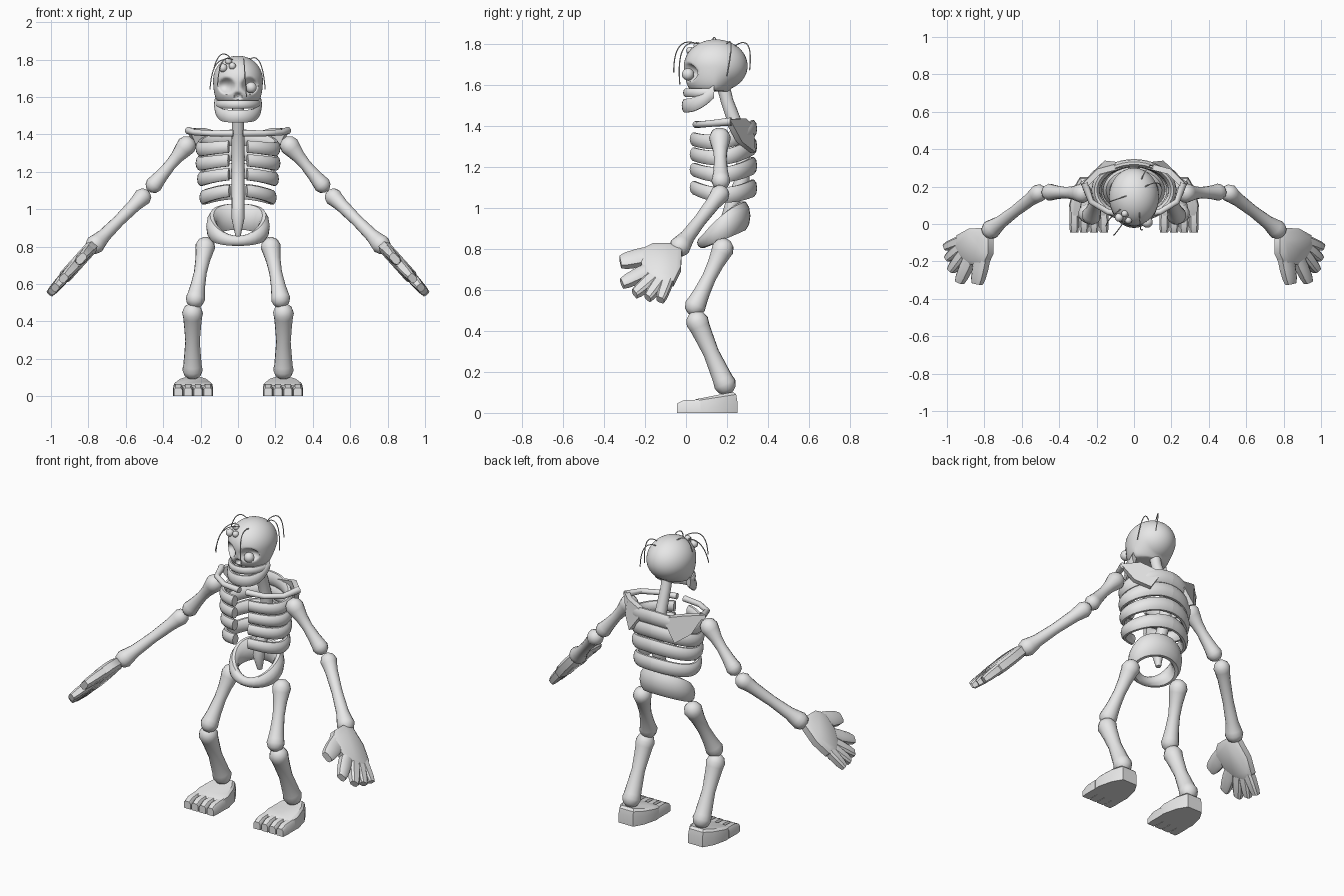
import bpy, bmesh
from math import sin, cos, pi, hypot, radians
from mathutils import Vector as V

cube = bpy.data.objects.get("Cube")
if cube:
    bpy.data.objects.remove(cube, do_unlink=True)

bone_mat = bpy.data.materials.new("bone grey")
bone_mat.use_nodes = True
GREY = (0.8, 0.8, 0.8, 1)
bone_mat.diffuse_color = GREY
bone_mat.node_tree.nodes["Principled BSDF"].inputs["Base Color"].default_value = GREY
SIDES = (("left", 1), ("right", -1))


def finish(name, bm, angle=40):
    bmesh.ops.recalc_face_normals(bm, faces=bm.faces)
    mesh = bpy.data.meshes.new(name)
    bm.to_mesh(mesh)
    bm.free()
    mesh.materials.append(bone_mat)
    ob = bpy.data.objects.new(name, mesh)
    bpy.context.collection.objects.link(ob)
    bpy.ops.object.select_all(action='DESELECT')
    ob.select_set(True)
    bpy.context.view_layer.objects.active = ob
    bpy.ops.object.shade_smooth_by_angle(angle=radians(angle))
    return ob


def loft(name, rings, closed=False, angle=40):
    """Skin a row of equal-length rings and cap the ends."""
    bm = bmesh.new()
    rows = [[bm.verts.new(p) for p in ring] for ring in rings]
    n = len(rows[0])
    for a, b in zip(rows, rows[1:] + (rows[:1] if closed else [])):
        for i in range(n):
            j = (i + 1) % n
            bm.faces.new((a[i], a[j], b[j], b[i]))
    if not closed:
        bm.faces.new(rows[0])
        bm.faces.new(rows[-1])
    return finish(name, bm, angle)


def rod(name, stations, seg=14):
    """Round rod through (point, radius) stations."""
    pts = [V(p) for p, r in stations]
    rings = []
    for i, (p, r) in enumerate(stations):
        d = (pts[min(i + 1, len(pts) - 1)] - pts[max(i - 1, 0)]).normalized()
        u = d.cross(V((0.1, 1, 0.05))).normalized()
        w = d.cross(u)
        rings.append([V(p) + r * (u * cos(k * 2 * pi / seg) + w * sin(k * 2 * pi / seg))
                      for k in range(seg)])
    return loft(name, rings)


def bone(name, a, b, shaft, knob_a, knob_b):
    """Long bone with a swollen knob centred on each end point."""
    a, b = V(a), V(b)
    d = (b - a).normalized()
    ends = ((-0.9, 0.35), (-0.55, 0.8), (0, 1), (0.5, 0.9))
    st = [(a + d * knob_a * s, knob_a * r) for s, r in ends]
    st += [(a + d * knob_a * 1.5, shaft * 1.1), ((a + b) / 2, shaft * 0.95),
           (b - d * knob_b * 1.5, shaft * 1.1)]
    st += [(b - d * knob_b * s, knob_b * r) for s, r in reversed(ends)]
    return rod(name, st)


def band(name, start, end, spine, height, thick, steps=20, closed=False):
    """Sweep a tall rounded section round an oval; angle 0 is the front."""
    rings = []
    for i in range(steps + (0 if closed else 1)):
        t = radians(start + (end - start) * i / steps)
        c, out = V(spine(t)), V((sin(t), -cos(t), 0))
        h, w = height(t), thick(t) if callable(thick) else thick
        rings.append([c + out * w * cos(k * pi / 5) + V((0, 0, h * sin(k * pi / 5)))
                      for k in range(10)])
    return loft(name, rings, closed)


def ball(name, loc, r):
    bm = bmesh.new()
    bmesh.ops.create_uvsphere(bm, u_segments=16, v_segments=10, radius=r)
    bmesh.ops.translate(bm, verts=bm.verts, vec=loc)
    return finish(name, bm)


def front(t):
    return (1 + cos(t)) / 2


# Skull: a sphere squared off at the face, with eye and nose hollows
bm = bmesh.new()
bmesh.ops.create_uvsphere(bm, u_segments=72, v_segments=48, radius=1)
for v in bm.verts:
    x, y, z = v.co
    if z < 0:
        r = max(hypot(x, y), 0.02)
        flat = 0.75 if y < 0 else 0.75 * max(0, 1 - y * 2)
        k = min(r ** -flat, 2.5)
        x, y = x * k, y * k
    p = V((x * 0.133, 0.145 + y * 0.155, 1.69 + z * (0.13 if z > 0 else 0.125)))
    if p.y < 0.12:
        for cx, cz, rad, deep in ((-0.062, 1.66, 0.045, 0.05), (0.062, 1.66, 0.045, 0.05),
                                  (0, 1.605, 0.02, 0.03)):
            d = hypot(p.x - cx, p.z - cz) / rad
            if d < 1:
                p.y += deep * (1 - d * d)
    v.co = p
finish("skull", bm, 60)

# Jaws
band("upper_jaw", -85, 85, lambda t: (0.108 * sin(t), 0.125 - 0.125 * cos(t), 1.56),
     lambda t: 0.022, 0.014)
band("lower_jaw", -95, 95,
     lambda t: (0.112 * sin(t), 0.125 - 0.13 * cos(t), 1.497 + 0.06 * (1 - cos(t)) ** 2),
     lambda t: 0.035, 0.016)

# Loose eyeball and small lumps on the brow
ball("eyeball", (0.07, 0.01, 1.65), 0.03)
for i, (x, y, z, r) in enumerate(((-0.08, 0.035, 1.755, 0.023), (-0.03, 0.02, 1.765, 0.019),
                                  (-0.05, 0.055, 1.79, 0.018))):
    ball(f"brow_lump_{i + 1}", (x, y, z), r)

# Stray hairs: each arcs up from its root and droops outwards
hairs = (((-0.07, 0.08, 1.80), (-0.14, 0.03, 1.80), (-0.15, -0.01, 1.64)),
         ((-0.03, 0.05, 1.80), (-0.10, -0.06, 1.84), (-0.11, -0.06, 1.66)),
         ((0.03, 0.06, 1.80), (0.03, -0.05, 1.83), (0.045, -0.03, 1.60)),
         ((0.06, 0.20, 1.80), (0.13, 0.24, 1.85), (0.145, 0.20, 1.64)),
         ((0.04, 0.24, 1.79), (0.08, 0.33, 1.85), (0.10, 0.31, 1.67)),
         ((-0.04, 0.15, 1.81), (-0.10, 0.13, 1.87), (-0.13, 0.12, 1.75)))
for i, (a, b, c) in enumerate(hairs):
    a, b, c = V(a), V(b), V(c)
    path = [a * (1 - s) ** 2 + b * 2 * s * (1 - s) + c * s * s for s in (k / 10 for k in range(11))]
    rod(f"hair_{i + 1}", [(p, 0.003) for p in path], 5)

# Spine from the skull to the pelvis
rod("spine", [((0, y, z), r) for y, z, r in
              ((0.18, 1.60, 0.032), (0.20, 1.52, 0.031), (0.24, 1.41, 0.034), (0.28, 1.28, 0.035),
               (0.275, 1.14, 0.035), (0.225, 1.02, 0.034), (0.205, 0.95, 0.035),
               (0.215, 0.86, 0.015))])

# Ribs: split at the front, dipping at the sides
for i, (zf, zb, half) in enumerate(((1.335, 1.385, 0.205), (1.262, 1.30, 0.205),
                                    (1.188, 1.205, 0.197), (1.10, 1.095, 0.185))):
    for side, s in SIDES:
        band(f"{side}_rib_{i + 1}", 14 * s, 180 * s,
             lambda t: (half * sin(t), 0.18 - 0.145 * cos(t),
                        zf * front(t) + zb * (1 - front(t)) - 0.035 * sin(t) ** 2),
             lambda t: 0.034 + 0.01 * (1 - front(t)), 0.022)

# Pelvis: tilted ring, low bar in front and a deep bowl behind
band("pelvis", 0, 360,
     lambda t: (0.14 * sin(t), 0.18 - 0.10 * cos(t), 0.895 - 0.065 * cos(t) + 0.01 * sin(t) ** 2),
     lambda t: 0.028 + 0.045 * (1 - front(t)) + 0.015 * sin(t) ** 2,
     lambda t: 0.026 + 0.008 * (1 - front(t)), 32, True)


def hand_point(s, y, z, off):
    """Point on the slanted hand plane, lifted by off along its normal."""
    return V((s * (0.78 + 0.9 * (0.8 - z) + off * 0.74), y, z + off * 0.67))


PALM = ((-0.02, 0.79), (-0.08, 0.815), (-0.16, 0.815), (-0.22, 0.785), (-0.215, 0.70),
        (-0.18, 0.65), (-0.12, 0.615), (-0.06, 0.63), (-0.025, 0.70))
FINGERS = (((-0.14, 0.775), (-0.32, 0.735), 0.034), ((-0.13, 0.72), (-0.312, 0.63), 0.028),
           ((-0.11, 0.70), (-0.25, 0.58), 0.027), ((-0.09, 0.69), (-0.187, 0.56), 0.026),
           ((-0.07, 0.70), (-0.125, 0.55), 0.027))
FOOT = ((-0.10, 0.03), (0.10, 0.03), (0.107, 0.10), (0.085, 0.19), (0.05, 0.25),
        (-0.05, 0.25), (-0.085, 0.19), (-0.107, 0.10))

for side, s in SIDES:
    # Shoulder girdle
    rod(f"{side}_collarbone", [((s * x, y, z), r) for x, y, z, r in
                               ((0.025, 0.05, 1.405, 0.018), (0.14, 0.065, 1.405, 0.016),
                                (0.23, 0.12, 1.41, 0.016), (0.265, 0.22, 1.42, 0.02))])
    blade = ((0.27, 0.20, 1.43), (0.19, 0.28, 1.435), (0.06, 0.315, 1.40),
             (0.15, 0.325, 1.27), (0.22, 0.26, 1.32))
    loft(f"{side}_shoulder_blade",
         [[V((s * (x + o * 0.5), y + o, z)) for x, y, z in blade] for o in (-0.014, 0.014)])

    # Arm
    bone(f"{side}_upper_arm", (s * 0.275, 0.165, 1.34), (s * 0.45, 0.17, 1.13), 0.032, 0.053, 0.046)
    bone(f"{side}_forearm", (s * 0.51, 0.165, 1.065), (s * 0.765, -0.03, 0.81), 0.033, 0.048, 0.052)

    # Hand
    mid = [sum(c) / len(PALM) for c in zip(*PALM)]
    loft(f"{side}_palm", [[hand_point(s, mid[0] + (y - mid[0]) * k, mid[1] + (z - mid[1]) * k, o)
                           for y, z in PALM]
                          for o, k in ((-0.035, 0.78), (-0.02, 1), (0.02, 1), (0.035, 0.78))])
    for i, (base, tip, w) in enumerate(FINGERS):
        a, b = V(base), V(tip)
        d = (b - a).normalized()
        n = V((-d.y, d.x))
        rings = []
        for t, k in ((0, 1), (0.55, 1.02), (0.85, 0.9), (1, 0.7)):
            c = a.lerp(b, t)
            rings.append([hand_point(s, *(c + n * w * k * e), f * 0.028 * k)
                          for e, f in ((-1, -0.6), (-0.6, -1), (0.6, -1), (1, -0.6),
                                       (1, 0.6), (0.6, 1), (-0.6, 1), (-1, 0.6))])
        loft(f"{side}_finger_{i + 1}", rings)

    # Leg
    bone(f"{side}_thigh", (s * 0.175, 0.18, 0.80), (s * 0.228, 0.045, 0.52), 0.036, 0.054, 0.052)
    bone(f"{side}_shin", (s * 0.243, 0.055, 0.445), (s * 0.243, 0.19, 0.14), 0.041, 0.056, 0.055)

    # Foot with four toes
    loft(f"{side}_foot",
         [[V((s * (0.24 + x * k), 0.14 + (y - 0.14) * k, z0 + (y - 0.03) * slope)) for x, y in FOOT]
          for k, z0, slope in ((1, 0, 0), (1, 0.035, 0.1), (0.95, 0.057, 0.15), (0.82, 0.067, 0.16))],
         angle=35)
    for i in range(4):
        cx = 0.161 + i * 0.053
        loft(f"{side}_toe_{i + 1}",
             [[V((s * (cx + w * e), y, h * f)) for e, f in
               ((-1, 0), (1, 0), (1, 0.75), (0.6, 1), (-0.6, 1), (-1, 0.75))]
              for y, w, h in ((0.07, 0.025, 0.065), (-0.01, 0.026, 0.062), (-0.045, 0.022, 0.045))])
